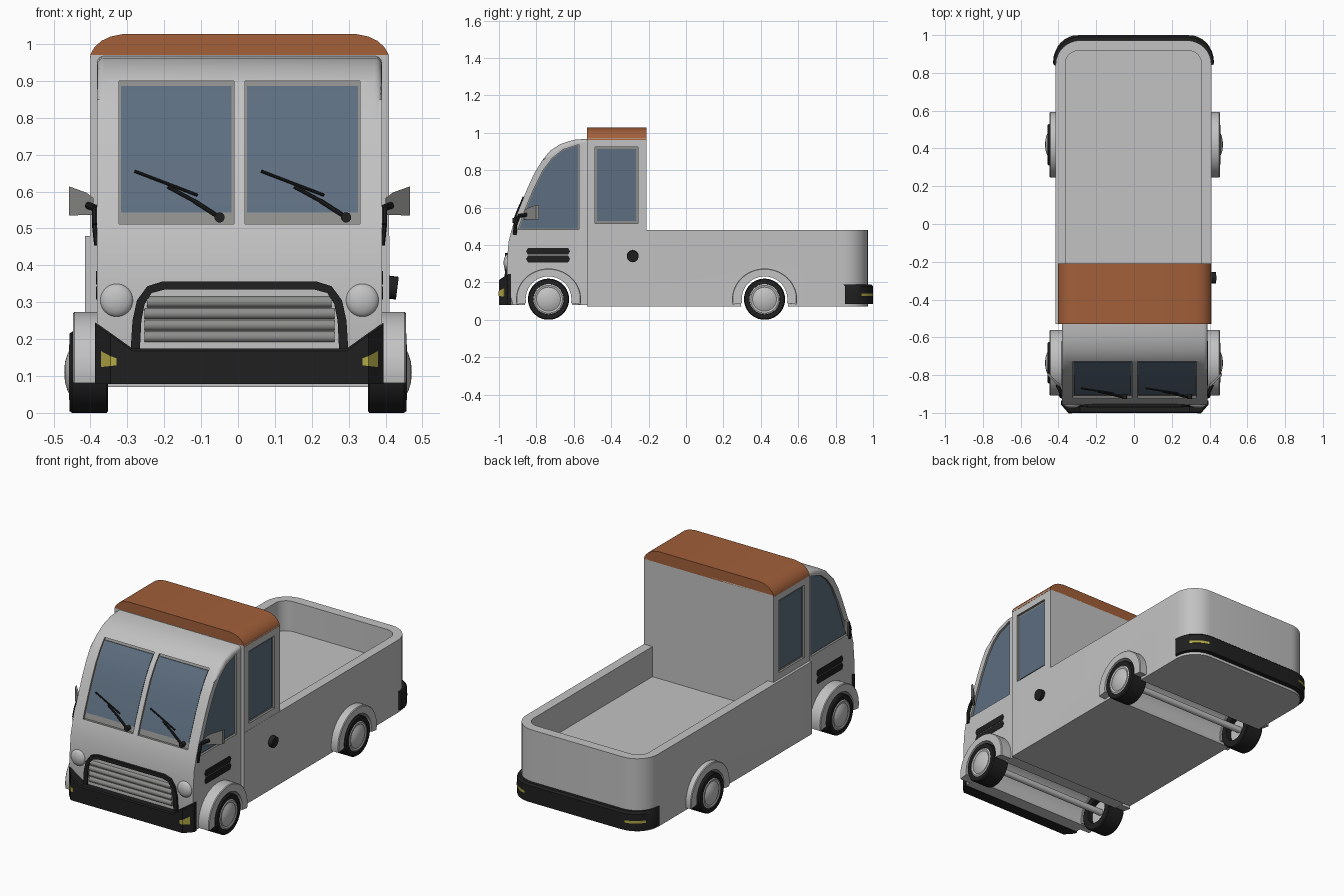
import bpy, bmesh, math
from mathutils import Vector

if "Cube" in bpy.data.objects:
    bpy.data.objects.remove(bpy.data.objects["Cube"])

CX = 0.004          # centre line of the body


def mat(name, r, g, b):
    m = bpy.data.materials.new(name)
    m.diffuse_color = (r, g, b, 1)
    m.use_nodes = True
    m.node_tree.nodes["Principled BSDF"].inputs["Base Color"].default_value = m.diffuse_color
    return m


BODY = mat("body_grey", 0.54, 0.54, 0.54)
ROOF = mat("roof_orange", 0.36, 0.115, 0.042)
GLASS = mat("glass_blue", 0.11, 0.155, 0.215)
BLACK = mat("black_plastic", 0.014, 0.014, 0.014)
TRIM = mat("trim_grey", 0.27, 0.27, 0.26)
YELLOW = mat("lamp_yellow", 0.45, 0.40, 0.06)


def finish(bm, name, m, angle=35):
    bmesh.ops.recalc_face_normals(bm, faces=bm.faces)
    me = bpy.data.meshes.new(name)
    bm.to_mesh(me)
    bm.free()
    me.materials.append(m)
    me.shade_smooth()
    me.set_sharp_from_angle(angle=math.radians(angle))
    ob = bpy.data.objects.new(name, me)
    bpy.context.collection.objects.link(ob)
    return ob


def loft_bm(sections, closed=False):
    bm = bmesh.new()
    rings = [[bm.verts.new(p) for p in s] for s in sections]
    n = len(rings[0])
    pairs = list(zip(rings, rings[1:])) + ([(rings[-1], rings[0])] if closed else [])
    for a, b in pairs:
        for i in range(n):
            bm.faces.new((a[i], a[(i + 1) % n], b[(i + 1) % n], b[i]))
    if not closed:
        bm.faces.new(rings[0])
        bm.faces.new(rings[-1])
    return bm


def loft(name, m, sections, closed=False):
    return finish(loft_bm(sections, closed), name, m)


def box(name, m, x0, x1, y0, y1, z0, z1):
    return loft(name, m, [[(x0, y0, z), (x1, y0, z), (x1, y1, z), (x0, y1, z)] for z in (z0, z1)])


def prism_x(name, m, pts, x0, x1):      # outline in y, z
    return loft(name, m, [[(x, y, z) for y, z in pts] for x in (x0, x1)])


def prism_y(name, m, pts, y0, y1):      # outline in x, z
    return loft(name, m, [[(x, y, z) for x, z in pts] for y in (y0, y1)])


def rod(name, m, p, q, r, n=12):
    p, q = Vector(p), Vector(q)
    d = (q - p).normalized()
    u = d.orthogonal().normalized()
    v = d.cross(u)
    ring = [(u * math.cos(2 * math.pi * i / n) + v * math.sin(2 * math.pi * i / n)) * r for i in range(n)]
    return loft(name, m, [[c + o for o in ring] for c in (p, q)])


def lathe_x(name, m, prof, cx, s, cy, cz, n=40):    # closed profile of (x, radius)
    secs = [[(cx + s * x, cy + r * math.cos(2 * math.pi * i / n), cz + r * math.sin(2 * math.pi * i / n))
             for x, r in prof] for i in range(n)]
    bm = loft_bm(secs, True)
    bmesh.ops.remove_doubles(bm, verts=bm.verts, dist=1e-5)
    return finish(bm, name, m)


def cut(ob, cutter):                    # cut faces keep the cutter's material
    mod = ob.modifiers.new("cut", 'BOOLEAN')
    mod.operation, mod.solver, mod.object = 'DIFFERENCE', 'EXACT', cutter
    mod.material_mode = 'TRANSFER'
    bpy.context.view_layer.objects.active = ob
    bpy.ops.object.modifier_apply(modifier=mod.name)
    bpy.data.objects.remove(cutter)
    ob.data.set_sharp_from_angle(angle=math.radians(35))


def tub(x0, x1, y0, y1, r, n=8):        # plan outline with rounded rear corners
    arc = [math.pi / 2 * i / n for i in range(n + 1)]
    return ([(x1, y0)] + [(x1 - r + r * math.cos(a), y1 - r + r * math.sin(a)) for a in arc]
            + [(x0 + r - r * math.sin(a), y1 - r + r * math.cos(a)) for a in arc] + [(x0, y0)])


WHEELS = {"front": -0.735, "rear": 0.42}

# Cargo bed with hollow and rear wheel tunnel
bed = loft("cargo_bed", BODY, [[(x, y, z) for x, y in tub(-.415, .41, -.53, .972, .13)] for z in (.07, .48)])
cut(bed, loft("cutter", BODY, [[(x, y, z) for x, y in tub(-.363, .357, -.21, .917, .068)] for z in (.31, .6)]))
cut(bed, rod("cutter", BODY, (-.6, .42, .11), (.6, .42, .11), .13, 48))

# Rounded front cab, extruded from its side profile
PROF = [(-.945, .08), (-.957, .20), (-.957, .32), (-.948, .42), (-.93, .49), (-.906, .56), (-.878, .63),
        (-.845, .71), (-.81, .785), (-.77, .85), (-.725, .905), (-.67, .94), (-.60, .962), (-.525, .968)]
XL, XR = -.382, .390
bm = loft_bm([[(x, y, z) for y, z in [(-.525, .08)] + PROF] for x in (XL, XR)])
rim = [e for e in bm.edges if abs(e.verts[0].co.x - e.verts[1].co.x) < .01
       and not all(v.co.y > -.53 for v in e.verts) and not all(v.co.z < .09 for v in e.verts)]
bmesh.ops.bevel(bm, geom=rim, offset=.02, segments=4, profile=.5, affect='EDGES')
cab = finish(bm, "front_cab", BODY)
cut(cab, rod("cutter", BODY, (-.6, -.735, .11), (.6, -.735, .11), .13, 48))

# Rear cab and coloured roof
rear_cab = box("rear_cab", BODY, -.40, .409, -.53, -.21, .47, .97)
half = [(.406, .962), (.403, .974), (.393, .991), (.375, 1.008), (.35, 1.02), (.315, 1.027)]
prism_y("roof", ROOF, [(CX + x, z) for x, z in half] + [(CX - x, z) for x, z in half[::-1]], -.53, -.21)


def nose_y(z):
    for (ya, za), (yb, zb) in zip(PROF, PROF[1:]):
        if za <= z <= zb:
            return ya + (yb - ya) * (z - za) / (zb - za)


def shield(name, m, x0, x1, z0, z1, front, back):   # plate following the curved front
    zs = [z0] + [z for _, z in PROF if z0 < z < z1] + [z1]
    return loft(name, m, [[(x0, nose_y(z) + front, z), (x1, nose_y(z) + front, z),
                           (x1, nose_y(z) + back, z), (x0, nose_y(z) + back, z)] for z in zs])


QUARTER = [(-.89, .487), (-.855, .59), (-.81, .70), (-.76, .80), (-.715, .86), (-.66, .905),
           (-.577, .932), (-.577, .487)]
ARM_Z = [(-.05, .53), (-.12, .575), (-.19, .613), (-.28, .655), (-.11, .59)]

for s, side in ((-1, "left"), (1, "right")):
    # Windscreen panes, recessed in trim-coloured openings
    xc = CX + s * .171
    cut(cab, shield("cutter", TRIM, xc - .156, xc + .156, .512, .90, -.04, .013))
    shield(side + "_windscreen_glass", GLASS, xc - .150, xc + .150, .543, .886, .009, .016)

    # Wiper: pivot, arm and blade on the glass
    wx = 0 if s < 0 else .343
    a, b, c, d, e = [Vector((x + wx, nose_y(z) - .003, z)) for x, z in ARM_Z]
    rod(side + "_wiper_pivot", BLACK, a + Vector((0, .018, 0)), a - Vector((0, .008, 0)), .014)
    rod(side + "_wiper_arm_lower", BLACK, a, b, .006, 8)
    rod(side + "_wiper_arm_upper", BLACK, b, c, .005, 8)
    rod(side + "_wiper_blade", BLACK, d, e, .004, 8)

    # Side windows, recessed
    fx = XL if s < 0 else XR
    rx = -.40 if s < 0 else .409
    grown = [(-.71 + (y + .71) * 1.04, .68 + (z - .68) * 1.02) for y, z in QUARTER]
    cut(cab, prism_x("cutter", TRIM, grown, fx - s * .013, fx + s * .05))
    prism_x(side + "_quarter_glass", GLASS, QUARTER, fx - s * .016, fx - s * .009)
    cut(rear_cab, box("cutter", TRIM, rx - s * .013, rx + s * .05, -.487, -.257, .516, .925))
    box(side + "_door_glass", GLASS, rx - s * .016, rx - s * .009, -.476, -.267, .527, .914)

    # Side vents
    for i, z in enumerate((.366, .325)):
        pts = [(-.855, z), (-.845, z + .018), (-.63, z + .018), (-.62, z), (-.63, z - .018), (-.845, z - .018)]
        prism_x(f"{side}_vent_{i + 1}", BLACK, pts, fx - s * .005, fx + s * .003)

    # Headlight
    bm = bmesh.new()
    bmesh.ops.create_uvsphere(bm, u_segments=28, v_segments=16, radius=.045)
    bmesh.ops.scale(bm, vec=(1, .5, 1), verts=bm.verts)
    bmesh.ops.translate(bm, vec=(CX + s * .333, -.953, .305), verts=bm.verts)
    finish(bm, side + "_headlight", BODY)

    # Wing mirror: thin slanted plate on a bent stem
    mp = [(.396, .537), (.462, .535), (.462, .614), (.415, .597), (.396, .582)]
    loft(side + "_mirror", TRIM, [[(CX + s * x, -.865 + (x - .396) * .95 + o, z) for x, z in mp] for o in (0, .016)])
    q = [Vector((CX + s * x, y, z)) for x, y, z in
         ((.384, -.915, .455), (.390, -.912, .51), (.390, -.895, .555), (.41, -.85, .562))]
    for i in range(3):
        rod(f"{side}_mirror_stem_{i + 1}", BLACK, q[i], q[i + 1], .010, 8)

    # Front indicator lamp wrapped on the bumper corner
    lamp = ((.333, -1, .129, .148), (.35, -1, .127, .154), (.376, -.97, .124, .168))
    loft(side + "_front_indicator", YELLOW,
         [[(CX + s * x, y - .003, z0), (CX + s * x, y - .003, z1), (CX + s * x, y + .004, z1),
           (CX + s * x, y + .004, z0)] for x, y, z0, z1 in lamp])

    # Wheels, hubs and wheel arches
    for end, y in WHEELS.items():
        tag = f"{end}_{side}"
        lathe_x(tag + "_tyre", BLACK, [(.352, .07), (.352, .105), (.356, .11), (.450, .11), (.457, .105),
                                       (.457, .082), (.44, .076), (.37, .07)], 0, s, y, .11)
        lathe_x(tag + "_hub", BODY, [(.385, 0), (.385, .072), (.44, .080), (.455, .081), (.458, .074), (.455, .064),
                                     (.462, .05), (.469, .028), (.471, 0)], 0, s, y, .11)
        angs = [math.radians(-10 + 200 * i / 32) for i in range(33)]
        loft(tag + "_wheel_arch", BODY,
             [[(CX + s * x, y + r * math.cos(t) * k, .11 + r * math.sin(t))
               for x, r, k in ((.36, .122, 1), (.36, .164, 1.06), (.447, .164, 1.06), (.451, .160, 1.06),
                               (.451, .122, 1))] for t in angs])

for end, y in WHEELS.items():
    rod(end + "_axle", BODY, (-.39, y, .11), (.39, y, .11), .018, 16)

# Front bumper with raised, swept-back corners
cols = [(-.391, -.955, .245), (-.35, -1, .217), (-.29, -1, .174), (.29, -1, .174), (.35, -1, .217), (.391, -.955, .245)]
loft("front_bumper", BLACK, [[(CX + x, yf, .078), (CX + x, yf, zt - .006), (CX + x, yf + .006, zt),
                              (CX + x, -.935, zt), (CX + x, -.935, .078)] for x, yf, zt in cols])

# Grille: black surround, pale backing and rounded slats
outer = [(.295, .17), (.290, .25), (.278, .305), (.25, .343), (.21, .356)]
inner = [(.20, .335), (.238, .325), (.257, .295), (.266, .25), (.27, .17)]


def arch(o, i):
    return ([(CX - x, z) for x, z in o] + [(CX + x, z) for x, z in o[::-1]]
            + [(CX + x, z) for x, z in i[::-1]] + [(CX - x, z) for x, z in i])


prism_y("grille_surround", BLACK, arch(outer, inner), -.968, -.945)
prism_y("grille_backing", BODY, [(CX - x, z) for x, z in inner[::-1]] + [(CX + x, z) for x, z in inner],
        -.960, -.95)
for i in range(4):
    z = .206 + i * .0315
    w = .258 if i < 3 else .25
    rod(f"grille_slat_{i + 1}", TRIM, (CX - w, -.955, z), (CX + w, -.955, z), .0155, 16)

# Rear bumper wrapped round the bed, with lamp strips at its corners
out_path = tub(-.428, .423, .85, 1.0, .14)
in_path = tub(-.41, .405, .85, .965, .128)
loft("rear_bumper", BLACK, [[(*o, .085), (*o, .178), (*(Vector(o) * .99), .188), (*i, .188), (*i, .085)]
                            for o, i in zip(out_path, in_path)])
strip = tub(-.430, .425, .85, 1.002, .142)
for side, k in (("right", slice(4, 9)), ("left", slice(11, 16))):
    loft(side + "_rear_lamp", YELLOW, [[(*o, .127), (*o, .141), (*i, .141), (*i, .127)]
                                       for o, i in zip(strip[k], out_path[k])])

# Fuel cap on the right side only
rod("fuel_cap", BLACK, (.40, -.285, .342), (.432, -.285, .338), .031, 24)
